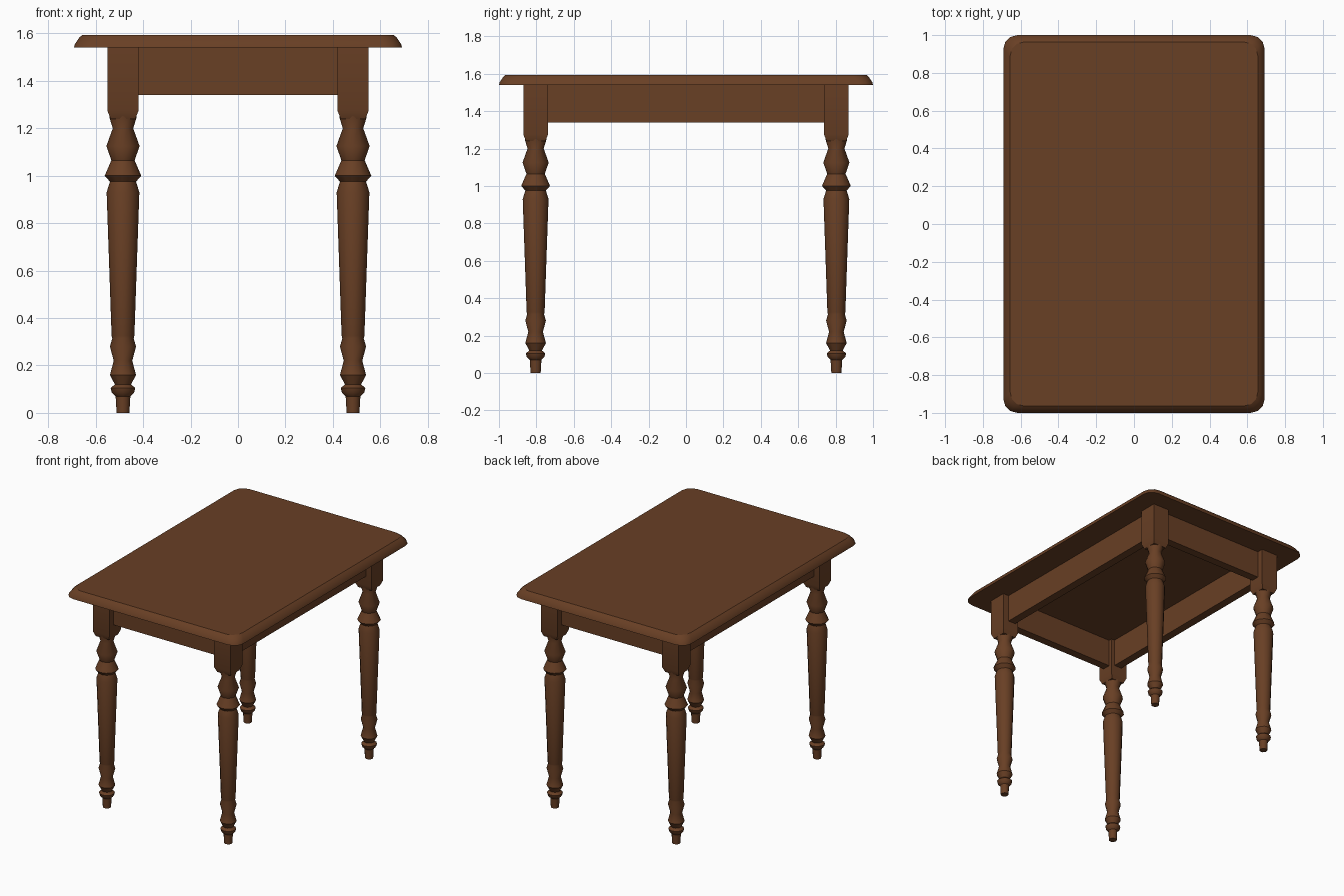
import bpy, bmesh, math

if "Cube" in bpy.data.objects:
    bpy.data.objects.remove(bpy.data.objects["Cube"])

wood = bpy.data.materials.new("brown wood")
wood.diffuse_color = (0.14, 0.05, 0.018, 1)
wood.use_nodes = True
wood.node_tree.nodes["Principled BSDF"].inputs["Base Color"].default_value = wood.diffuse_color


def loft(name, rings, smooth=30):
    """Skin a stack of closed rings with equal point counts and cap both ends."""
    bm = bmesh.new()
    loops = [[bm.verts.new(p) for p in ring] for ring in rings]
    n = len(loops[0])
    for a, b in zip(loops, loops[1:]):
        for i in range(n):
            j = (i + 1) % n
            bm.faces.new((a[i], a[j], b[j], b[i]))
    bm.faces.new(loops[0][::-1])
    bm.faces.new(loops[-1])
    bmesh.ops.recalc_face_normals(bm, faces=bm.faces)
    me = bpy.data.meshes.new(name)
    bm.to_mesh(me)
    bm.free()
    me.materials.append(wood)
    ob = bpy.data.objects.new(name, me)
    bpy.context.collection.objects.link(ob)
    bpy.ops.object.select_all(action='DESELECT')
    ob.select_set(True)
    bpy.context.view_layer.objects.active = ob
    bpy.ops.object.shade_smooth_by_angle(angle=math.radians(smooth))
    return ob


def rounded_rect(hx, hy, r, z):
    pts = []
    for k, (sx, sy) in enumerate(((1, 1), (-1, 1), (-1, -1), (1, -1))):
        for s in range(4):
            a = math.radians(90 * k + 30 * s)
            pts.append((sx * (hx - r) + r * math.cos(a),
                        sy * (hy - r) + r * math.sin(a), z))
    return pts


def circle(cx, cy, r, z, n=12):
    return [(cx + r * math.cos(2 * math.pi * i / n),
             cy + r * math.sin(2 * math.pi * i / n), z) for i in range(n)]


def rect(cx, cy, hx, hy, z):
    return [(cx + sx * hx, cy + sy * hy, z)
            for sx, sy in ((1, 1), (-1, 1), (-1, -1), (1, -1))]


# Table top with bevelled moulded edge
loft("table_top", [rounded_rect(0.692 - d, 1.0 - d, 0.075, z) for d, z in
                   ((0, 1.54), (0.004, 1.555), (0.022, 1.582), (0.036, 1.594))])

# Turned legs with square blocks above
LX, LY, H = 0.485, 0.804, 0.066
profile = [(0.027, 0), (0.031, 0.07), (0.047, 0.085), (0.052, 0.105), (0.034, 0.12),
           (0.055, 0.16), (0.039, 0.22), (0.055, 0.28), (0.045, 0.315), (0.048, 0.325),
           (0.069, 0.93), (0.055, 0.975), (0.077, 1.0), (0.049, 1.065),
           (0.07, 1.125), (0.043, 1.20), (0.057, 1.245), (0.057, 1.28)]
for fy, sy in (("front", -1), ("back", 1)):
    for fx, sx in (("left", -1), ("right", 1)):
        x, y = sx * LX, sy * LY
        loft(f"{fy}_{fx}_leg", [circle(x, y, r, z) for r, z in profile], 40)
        loft(f"{fy}_{fx}_leg_block", [rect(x, y, h, h, z) for h, z in
                                      ((0.052, 1.24), (H, 1.275), (H, 1.542))])

# Apron boards between the legs, set back from the block faces
OUT, IN = 0.02, -0.04
mid, half = (OUT + IN) / 2, (OUT - IN) / 2
for n, s in (("front", -1), ("back", 1)):
    loft(f"{n}_apron", [rect(0, s * (LY + mid), LX, half, z) for z in (1.34, 1.542)])
for n, s in (("left", -1), ("right", 1)):
    loft(f"{n}_apron", [rect(s * (LX + mid), 0, half, LY, z) for z in (1.34, 1.542)])
